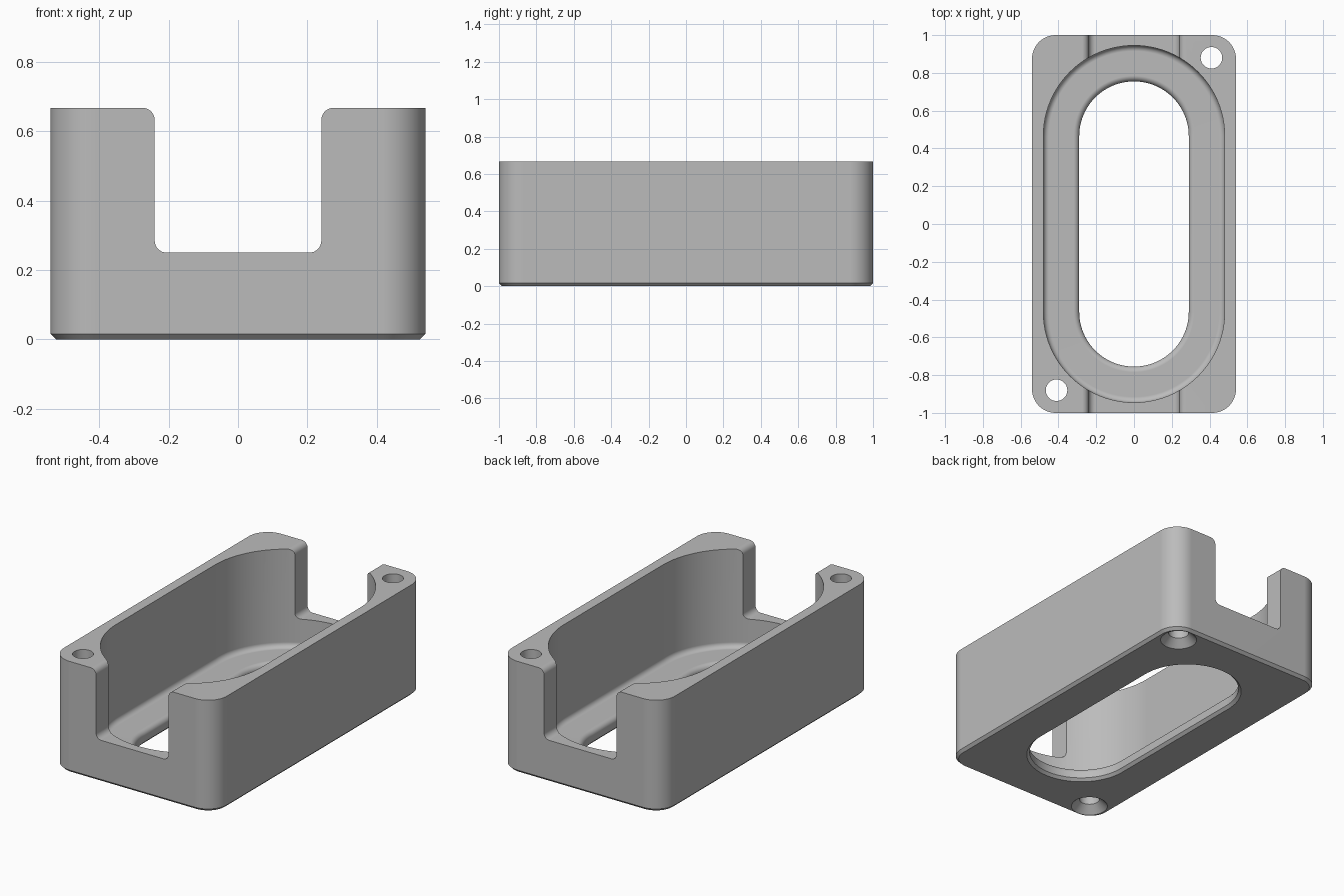
import bpy, bmesh, math

if "Cube" in bpy.data.objects:
    bpy.data.objects.remove(bpy.data.objects["Cube"])

W, L, H = 0.54, 1.0, 0.667      # half width, half length, height
grey = bpy.data.materials.new("light_grey")
grey.diffuse_color = (0.5, 0.5, 0.5, 1)
grey.use_nodes = True
grey.node_tree.nodes["Principled BSDF"].inputs["Base Color"].default_value = grey.diffuse_color


def arc(cx, cy, r, a0, a1, n):
    """Points on an arc, angles in degrees."""
    out = []
    for i in range(n + 1):
        a = math.radians(a0 + (a1 - a0) * i / n)
        out.append((cx + r * math.cos(a), cy + r * math.sin(a)))
    return out


def loft(name, rings):
    """Closed solid through rings with equal point counts."""
    bm = bmesh.new()
    vs = [[bm.verts.new(p) for p in ring] for ring in rings]
    n = len(vs[0])
    for a, b in zip(vs, vs[1:]):
        for i in range(n):
            j = (i + 1) % n
            bm.faces.new((a[i], a[j], b[j], b[i]))
    bm.faces.new(vs[0][::-1])
    bm.faces.new(vs[-1])
    bmesh.ops.recalc_face_normals(bm, faces=bm.faces)
    me = bpy.data.meshes.new(name)
    bm.to_mesh(me)
    bm.free()
    ob = bpy.data.objects.new(name, me)
    me.materials.append(grey)
    bpy.context.collection.objects.link(ob)
    return ob


def rounded_rect(hx, hy, r, z):
    pts = []
    for sx, sy, a in ((1, 1, 0), (-1, 1, 90), (-1, -1, 180), (1, -1, 270)):
        pts += arc(sx * (hx - r), sy * (hy - r), r, a, a + 90, 12)
    return [(x, y, z) for x, y in pts]


def slot(r, z, off=0.465):
    pts = arc(0, off, r, 0, 180, 48) + arc(0, -off, r, 180, 360, 48)
    return [(x, y, z) for x, y in pts]


def circle(cx, cy, r, z):
    return [(x, y, z) for x, y in arc(cx, cy, r, 0, 360, 40)[:-1]]


# Housing block with a chamfered bottom edge
c = 0.016
body = loft("housing", [rounded_rect(W - c, L - c, 0.125 - c, 0),
                        rounded_rect(W, L, 0.125, c),
                        rounded_rect(W, L, 0.125, H)])

# Pocket with filleted floor, rounded lip and chamfered slot through the floor
floor, f = 0.08, 0.03
section = [(0.48, H + 0.1)]
section += arc(0.48 - f, floor + f, f, 0, -90, 8)
section += arc(0.29 + f, floor - f, f, 90, 180, 8)
section += [(0.29, c), (0.29 + 2 * c, -c)]
cutters = [loft("pocket_cutter", [slot(r, z) for r, z in section])]

# Notch through both ends, rounded at its rim and bottom corners
nw, nz, r = 0.24, 0.25, 0.035
half = arc(nw - r, nz + r, r, -90, 0, 8) + arc(nw + r, H - r, r, 180, 90, 8)
half.append((nw + r, H + 0.1))
outline = half + [(-x, z) for x, z in reversed(half)]
cutters.append(loft("notch_cutter", [[(x, y, z) for x, z in outline]
                                     for y in (-1.1, 1.1)]))

# Countersunk screw holes in two opposite corners
for s in (1, -1):
    rings = [(0.057, H + 0.1), (0.057, 0.045), (0.102, 0), (0.112, -0.01)]
    cutters.append(loft("screw_hole_cutter",
                        [circle(s * 0.41, s * 0.88, rr, z) for rr, z in rings]))

bpy.context.view_layer.objects.active = body
body.select_set(True)
for cut in cutters:
    cut.hide_render = True
    m = body.modifiers.new("cut", "BOOLEAN")
    m.operation = "DIFFERENCE"
    m.solver = "EXACT"
    m.object = cut
    bpy.ops.object.modifier_apply(modifier=m.name)
    bpy.data.objects.remove(cut)

# Smooth the fillets, keep the hard edges crisp
bpy.ops.object.shade_smooth_by_angle(angle=math.radians(30))
wn = body.modifiers.new("weighted_normals", "WEIGHTED_NORMAL")
wn.keep_sharp = True
